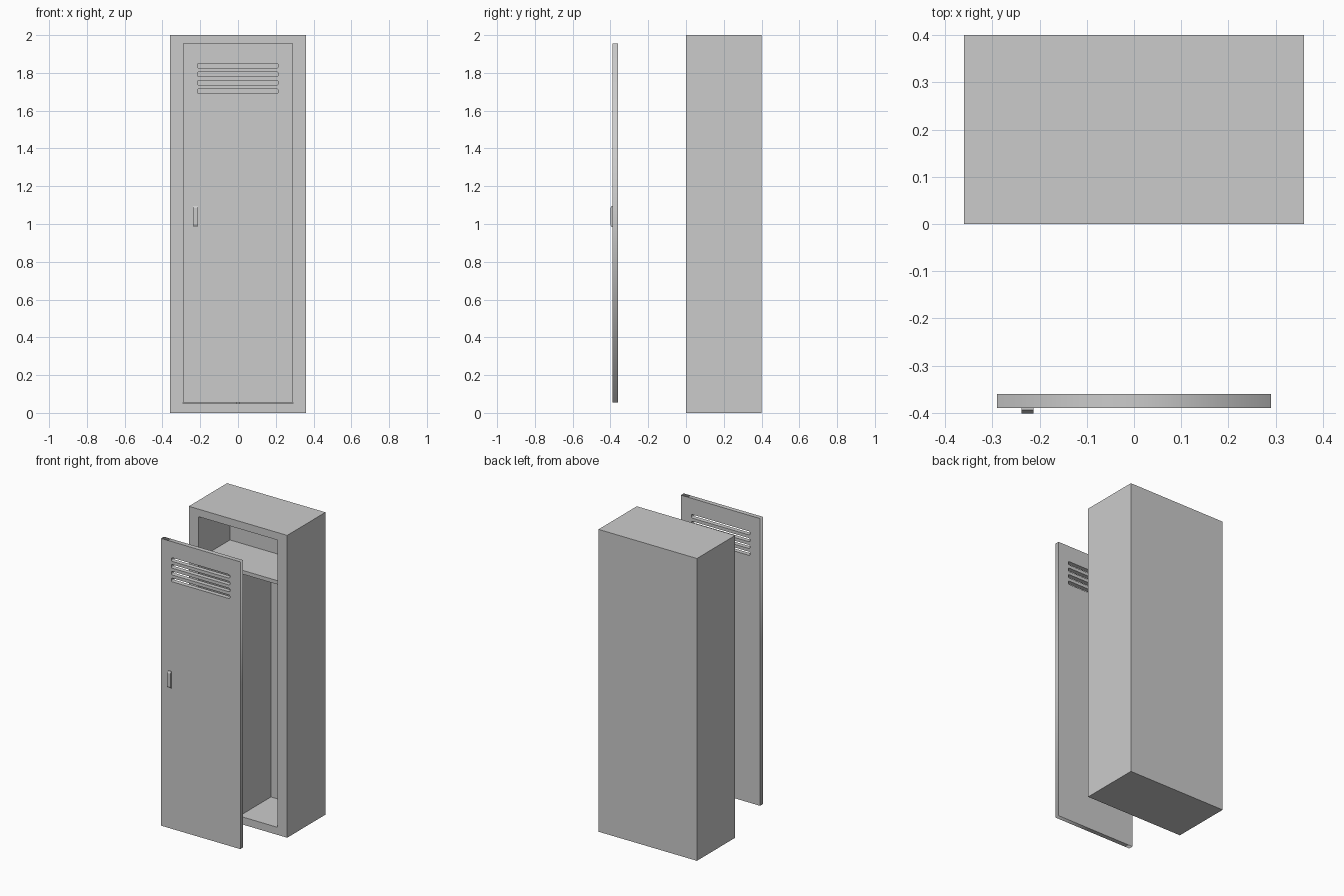
import bpy, bmesh

if "Cube" in bpy.data.objects:
    bpy.data.objects.remove(bpy.data.objects["Cube"])


def finish(name, bm):
    bmesh.ops.recalc_face_normals(bm, faces=bm.faces)
    me = bpy.data.meshes.new(name)
    bm.to_mesh(me)
    bm.free()
    ob = bpy.data.objects.new(name, me)
    bpy.context.collection.objects.link(ob)
    return ob


def fill_box(bm, lo, hi):
    for v in bmesh.ops.create_cube(bm, size=1)["verts"]:
        v.co = [l + (c + 0.5) * (h - l) for c, l, h in zip(v.co, lo, hi)]


def box(name, lo, hi):
    bm = bmesh.new()
    fill_box(bm, lo, hi)
    return finish(name, bm)


# cabinet: box with a recessed front
bm = bmesh.new()
fill_box(bm, (-0.36, 0, 0), (0.36, 0.4, 2))
front = min(bm.faces, key=lambda f: f.calc_center_median().y)
bmesh.ops.inset_region(bm, faces=[front], thickness=0.03)
for v in front.verts:
    v.co.x = 0.29 if v.co.x > 0 else -0.29
    v.co.z = 1.95 if v.co.z > 1 else 0.05
inner = bmesh.ops.extrude_discrete_faces(bm, faces=[front])["faces"][0]
bmesh.ops.translate(bm, verts=inner.verts, vec=(0, 0.33, 0))
finish("cabinet", bm)

# interior shelf and divider
box("shelf", (-0.29, 0.02, 1.645), (0.29, 0.33, 1.67))
box("divider", (-0.01, 0.02, 0.05), (0.01, 0.33, 1.645))


def outline(curve, x0, x1, z0, z1, c=0.0):
    pts = [(x0, z0), (x1, z0), (x1, z1), (x0, z1)]
    if c:
        pts = [(x0 + c, z0), (x1 - c, z0), (x1, z0 + c), (x1, z1 - c),
               (x1 - c, z1), (x0 + c, z1), (x0, z1 - c), (x0, z0 + c)]
    s = curve.splines.new("POLY")
    s.points.add(len(pts) - 1)
    for p, (x, z) in zip(s.points, pts):
        p.co = (x, z, 0, 1)
    s.use_cyclic_u = True


# detached door panel with four vent slots
cu = bpy.data.curves.new("door", "CURVE")
cu.dimensions = "2D"
cu.fill_mode = "BOTH"
cu.extrude = 0.015
outline(cu, -0.29, 0.29, 0.055, 1.955)
for i in range(4):
    z = 1.702 + i * 0.045
    outline(cu, -0.215, 0.213, z - 0.012, z + 0.012, 0.005)
door = bpy.data.objects.new("door", cu)
door.rotation_euler.x = 1.5707963
door.location.y = -0.375
bpy.context.collection.objects.link(door)
bpy.context.view_layer.objects.active = door
door.select_set(True)
bpy.ops.object.convert(target="MESH")

# handle: side profile extruded across x
bm = bmesh.new()
profile = [(-0.388, 0.985), (-0.394, 0.985), (-0.401, 0.997),
           (-0.401, 1.084), (-0.394, 1.096), (-0.388, 1.096)]
face = bm.faces.new([bm.verts.new((-0.238, y, z)) for y, z in profile])
ext = bmesh.ops.extrude_face_region(bm, geom=[face])["geom"]
bmesh.ops.translate(bm, vec=(0.025, 0, 0),
                    verts=[g for g in ext if isinstance(g, bmesh.types.BMVert)])
finish("handle", bm)
